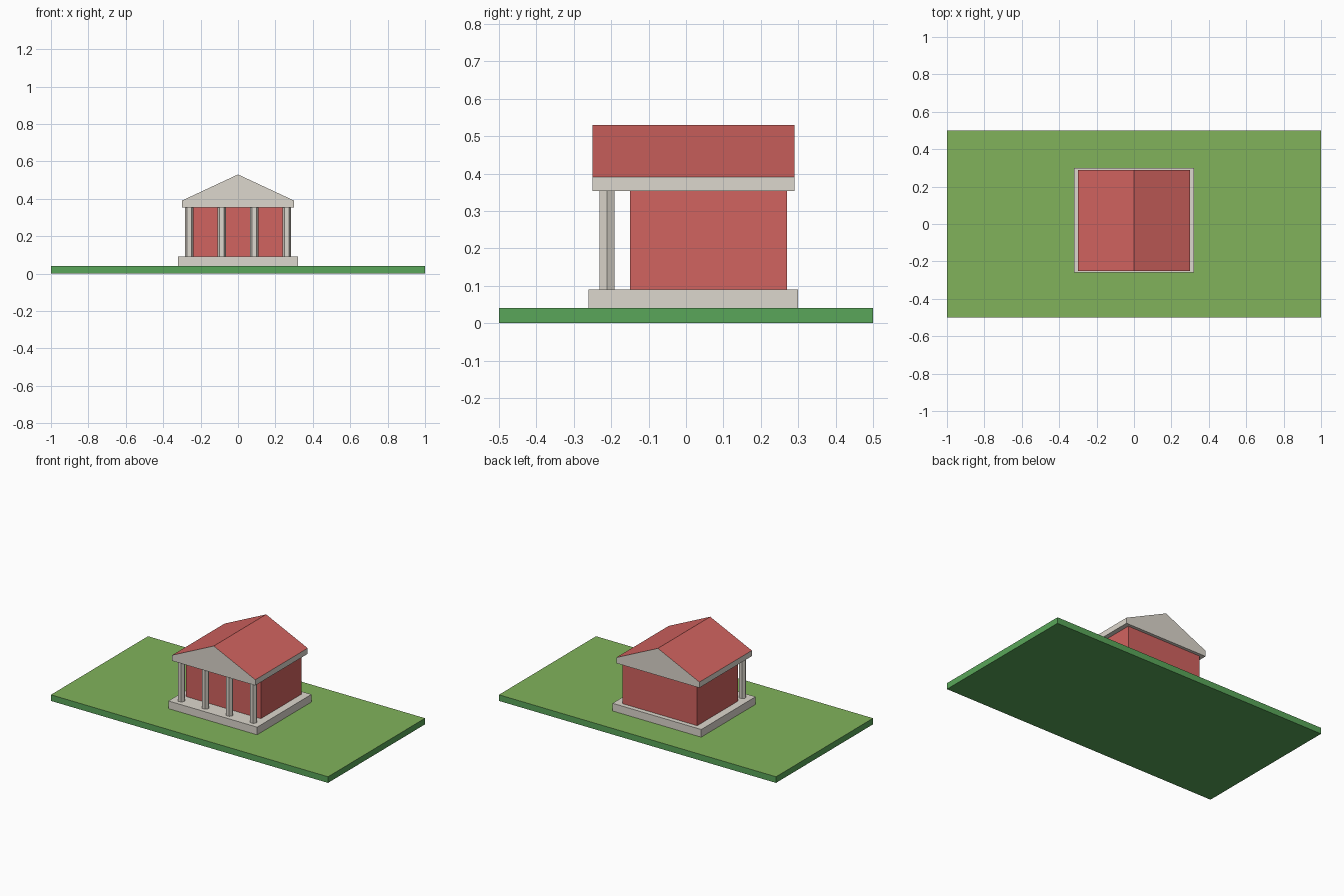
import bpy, bmesh
from math import radians

if "Cube" in bpy.data.objects:
    bpy.data.objects.remove(bpy.data.objects["Cube"])


def material(name, rgb):
    m = bpy.data.materials.new(name)
    m.diffuse_color = (*rgb, 1)
    m.use_nodes = True
    m.node_tree.nodes["Principled BSDF"].inputs["Base Color"].default_value = m.diffuse_color
    return m


GRASS = material("grass", (0.22, 0.45, 0.105))
GREEN = material("green_edge", (0.1, 0.38, 0.1))
STONE = material("stone", (0.72, 0.68, 0.61))
RED = material("red", (0.64, 0.125, 0.115))


def prism(name, profile, y0, y1, mats, top_slot=0):
    """Extrude an xz profile from y0 to y1; upward faces use top_slot."""
    bm = bmesh.new()
    face = bm.faces.new([bm.verts.new((x, y0, z)) for x, z in profile])
    ext = bmesh.ops.extrude_face_region(bm, geom=[face])
    moved = [v for v in ext["geom"] if isinstance(v, bmesh.types.BMVert)]
    bmesh.ops.translate(bm, verts=moved, vec=(0, y1 - y0, 0))
    bmesh.ops.recalc_face_normals(bm, faces=bm.faces)
    for f in bm.faces:
        if f.normal.z > 0.3:
            f.material_index = top_slot
    mesh = bpy.data.meshes.new(name)
    bm.to_mesh(mesh)
    bm.free()
    for m in mats:
        mesh.materials.append(m)
    obj = bpy.data.objects.new(name, mesh)
    bpy.context.collection.objects.link(obj)
    return obj


def box(name, hx, y0, y1, z0, z1, mats, top_slot=0):
    return prism(name, [(-hx, z0), (hx, z0), (hx, z1), (-hx, z1)], y0, y1, mats, top_slot)


FLOOR, EAVE = 0.09, 0.353

# Lawn, plinth and hall
box("lawn", 1.0, -0.5, 0.5, 0, 0.04, [GREEN, GRASS], 1)
box("plinth", 0.32, -0.26, 0.30, 0.04, FLOOR, [STONE])
box("hall", 0.27, -0.15, 0.27, FLOOR, EAVE, [RED])

# Gabled roof: stone pediment and eaves, red slopes
prism("roof", [(-0.3, EAVE), (0.3, EAVE), (0.3, 0.39), (0, 0.53), (-0.3, 0.39)],
      -0.25, 0.29, [STONE, RED], 1)

# Row of six-sided porch columns
for i in range(4):
    bpy.ops.mesh.primitive_cylinder_add(
        vertices=6, radius=0.023, depth=EAVE - FLOOR,
        location=(-0.26 + i * 0.52 / 3, -0.211, (EAVE + FLOOR) / 2),
        rotation=(0, 0, radians(90)))
    column = bpy.context.object
    column.name = f"porch_column_{i + 1}"
    column.data.materials.append(STONE)
